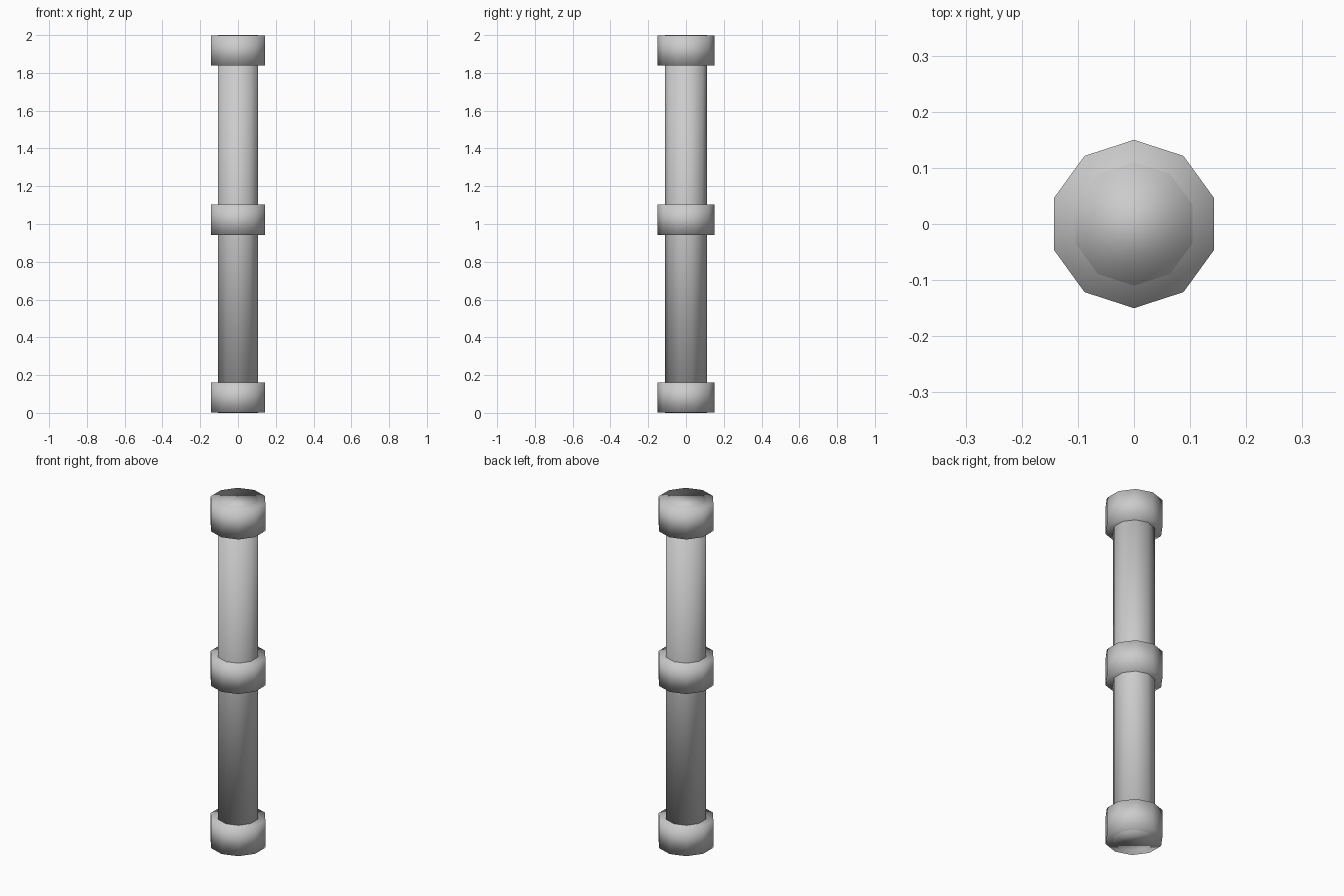
import bpy, bmesh, math
from mathutils import Matrix

if "Cube" in bpy.data.objects:
    bpy.data.objects.remove(bpy.data.objects["Cube"])

SIDES = 10

grey = bpy.data.materials.new("plain grey")
grey.diffuse_color = (0.6, 0.6, 0.6, 1)
grey.use_nodes = True
grey.node_tree.nodes["Principled BSDF"].inputs["Base Color"].default_value = grey.diffuse_color


def cylinder(name, radius, z0, z1):
    """Smooth-shaded decagonal cylinder with a corner pointing along +y."""
    bm = bmesh.new()
    bmesh.ops.create_cone(bm, cap_ends=True, segments=SIDES, radius1=radius, radius2=radius,
                          depth=z1 - z0, matrix=Matrix.Translation((0, 0, (z0 + z1) / 2)))
    # make sure a corner lies exactly on the y axis
    v = bm.verts[:][0].co
    turn = math.pi / 2 - math.atan2(v.y, v.x)
    bmesh.ops.rotate(bm, verts=bm.verts, cent=(0, 0, 0), matrix=Matrix.Rotation(turn, 3, 'Z'))
    for f in bm.faces:
        f.smooth = True
    mesh = bpy.data.meshes.new(name)
    bm.to_mesh(mesh)
    bm.free()
    mesh.materials.append(grey)
    obj = bpy.data.objects.new(name, mesh)
    bpy.context.collection.objects.link(obj)


# long pipe
cylinder("pipe", 0.11, 0.0, 2.0)

# collars at the foot, middle and top
for name, z0, z1 in (("bottom_collar", 0.002, 0.162),
                     ("middle_collar", 0.942, 1.102),
                     ("top_collar", 1.838, 1.998)):
    cylinder(name, 0.15, z0, z1)
